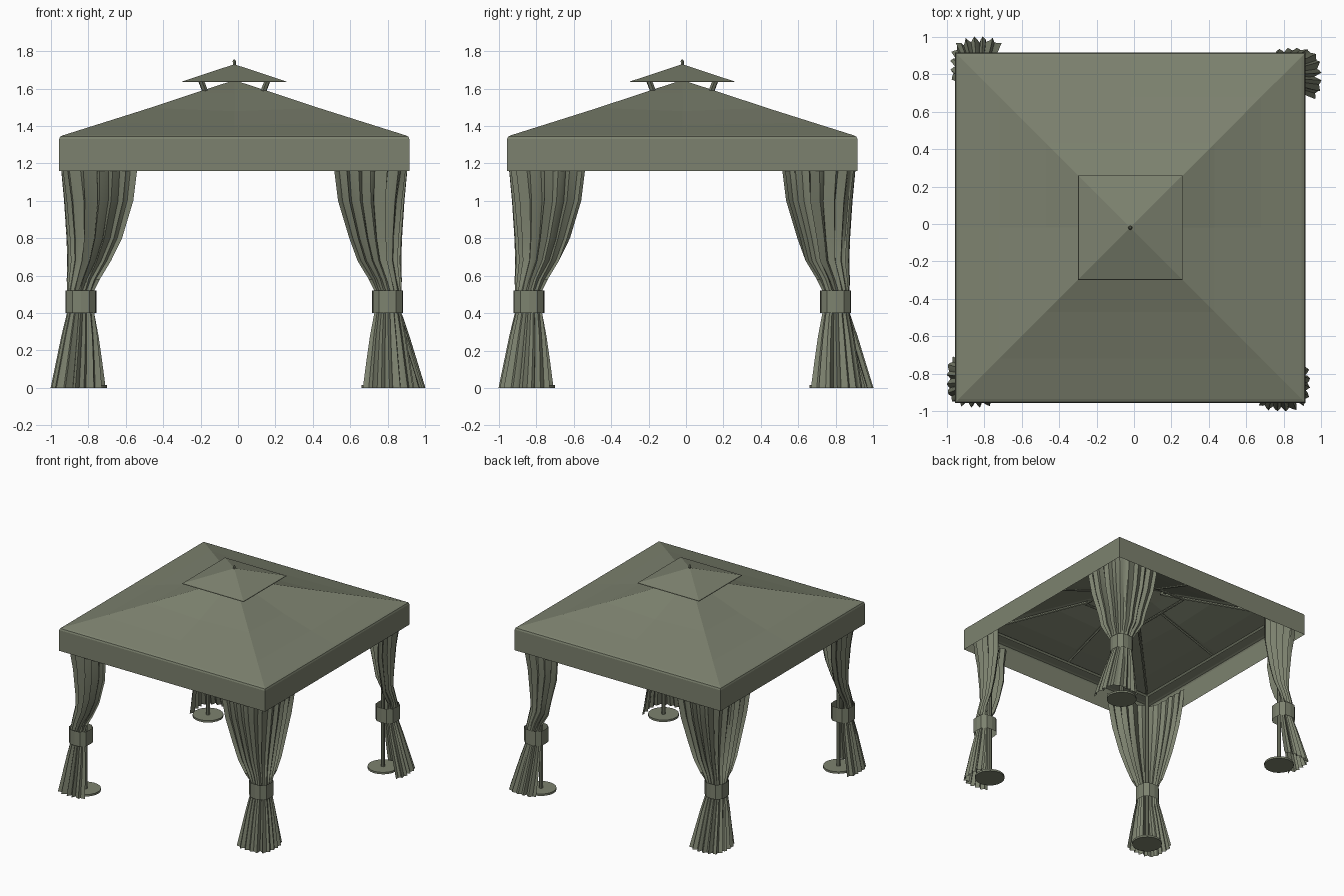
import bpy, bmesh, math, random
from mathutils import Vector, Matrix

if "Cube" in bpy.data.objects:
    bpy.data.objects.remove(bpy.data.objects["Cube"])

random.seed(4)
CENTRE = Matrix.Translation((-0.02, -0.02, 0))

fabric = bpy.data.materials.new("olive_fabric")
fabric.diffuse_color = (0.203, 0.222, 0.158, 1)
fabric.use_nodes = True
fabric.node_tree.nodes["Principled BSDF"].inputs["Base Color"].default_value = fabric.diffuse_color


def make(name, verts, faces, turn=0, smooth=None):
    me = bpy.data.meshes.new(name)
    me.from_pydata(verts, [], faces)
    me.materials.append(fabric)
    ob = bpy.data.objects.new(name, me)
    bpy.context.collection.objects.link(ob)
    ob.matrix_world = CENTRE @ Matrix.Rotation(turn * math.pi / 2, 4, 'Z')
    if smooth:
        bpy.ops.object.select_all(action='DESELECT')
        ob.select_set(True)
        bpy.context.view_layer.objects.active = ob
        bpy.ops.object.shade_smooth_by_angle(angle=math.radians(smooth))
    return ob


def loft(rings, closed=True):
    """Join equal-length rings of points with quads."""
    n = len(rings[0])
    verts = [p for r in rings for p in r]
    faces = [(i * n + j, i * n + (j + 1) % n, (i + 1) * n + (j + 1) % n, (i + 1) * n + j)
             for i in range(len(rings) - 1) for j in range(n if closed else n - 1)]
    return verts, faces


def rod(name, p, q, r, sides=8, r2=None, turn=0):
    p, q = Vector(p), Vector(q)
    d = q - p
    bm = bmesh.new()
    bmesh.ops.create_cone(bm, cap_ends=True, segments=sides, radius1=r,
                          radius2=r if r2 is None else r2, depth=d.length,
                          matrix=Matrix.Translation((p + q) / 2) @ d.to_track_quat('Z', 'Y').to_matrix().to_4x4())
    verts = [v.co[:] for v in bm.verts]
    faces = [[v.index for v in f.verts] for f in bm.faces]
    bm.free()
    return make(name, verts, faces, turn, 40)


def square(h, z, sag=0):
    """Square ring with eight points; side midpoints may sag."""
    return [(x * h, y * h, z - (sag if x * y == 0 else 0)) for x, y in
            ((-1, -1), (0, -1), (1, -1), (1, 0), (1, 1), (0, 1), (-1, 1), (-1, 0))]


def pyramid(name, levels, apex):
    verts, faces = loft([square(*lv) for lv in levels])
    k = len(verts)
    verts.append((0, 0, apex))
    faces += [(k - 8 + j, k - 8 + (j + 1) % 8, k) for j in range(8)]
    return make(name, verts, faces)


# Main canopy with hanging valance, and the small vent roof above it
pyramid("canopy", [(0.936, 1.16), (0.936, 1.33), (0.931, 1.343), (0.916, 1.35),
                   (0.7, 1.418, 0.012), (0.45, 1.497, 0.018), (0.2, 1.58, 0.008)], 1.645)
pyramid("vent_roof", [(0.28, 1.634), (0.278, 1.638)], 1.73)
rod("finial_stem", (0, 0, 1.715), (0, 0, 1.745), 0.008)
rod("finial_tip", (0, 0, 1.742), (0, 0, 1.755), 0.011, r2=0.004)

# Curtain levels: z, arc centre, arc radius, squareness, wrap, fold depth, flare
LEVELS = [(1.30, 0.50, 0.425, 7, 0.0, 0.011, 0), (1.16, 0.52, 0.405, 6, 0.0, 0.014, 0),
          (1.00, 0.54, 0.37, 5, 0.0, 0.017, 0), (0.80, 0.60, 0.297, 4, 0.0, 0.017, 0),
          (0.68, 0.68, 0.213, 3, 0.1, 0.014, 0), (0.58, 0.77, 0.126, 2.5, 0.4, 0.010, 0),
          (0.52, 0.815, 0.080, 2.4, 0.9, 0.005, 0), (0.40, 0.815, 0.080, 2.4, 0.9, 0.005, 0),
          (0.28, 0.82, 0.104, 2.6, 0.9, 0.008, 0.3), (0.14, 0.825, 0.128, 2.8, 0.85, 0.010, 0.65),
          (0.00, 0.83, 0.152, 3.0, 0.8, 0.012, 1)]
FOLDS, STEPS = 10, 4


def arc_point(c, r, n, t, z, da=0, db=0):
    u, v = math.cos(t), math.sin(t)
    k = r / (abs(u) ** n + abs(v) ** n) ** (1 / n)
    return (-(c + da + k * u), -(c + db + k * v), z)


def curtain(turn, reach, narrow):
    count = FOLDS * STEPS + 1
    depth = [random.uniform(0.4, 1.6) for _ in range(FOLDS + 1)]
    skew = [random.uniform(-0.4, 0.4) if 0 < j < count - 1 else 0 for j in range(count)]
    rings = []
    for z, c, r, n, wrap, amp, flare in LEVELS:
        ring = []
        tuck = narrow if z > 0.75 else 0
        for j in range(count):
            s = (j + skew[j]) / (count - 1)
            t = -wrap + s * (math.pi / 2 + 2 * wrap)
            fold = 1 - math.cos(2 * math.pi * j / STEPS)
            ring.append(arc_point(c + tuck, r - tuck - amp * depth[j // STEPS] * fold, n, t, z,
                                  flare * (reach - 0.98), -0.02 * flare))
        rings.append(ring)
    verts, faces = loft(rings, closed=False)
    make("curtain", verts, faces, turn, 35)


for turn, reach, narrow in ((0, 0.98, 0), (1, 0.98, 0.015), (2, 1.02, 0.03), (3, 1.02, 0.015)):
    curtain(turn, reach, narrow)

    # Tie band gathered around each curtain
    band = [[arc_point(0.82, 0.083, 3, 2 * math.pi * j / 12, z) for j in range(12)] for z in (0.40, 0.52)]
    make("tie_band", *loft(band), turn)

    # Post with round foot plate
    rod("post", (-0.795, -0.795, 0.01), (-0.795, -0.795, 1.33), 0.016, 8, turn=turn)
    rod("foot_plate", (-0.795, -0.795, 0), (-0.795, -0.795, 0.016), 0.115, 20, turn=turn)

    # Roof frame: eave beam, hip rafter, middle rafter, inner ring
    rod("eave_beam", (-0.81, -0.795, 1.325), (0.81, -0.795, 1.325), 0.014, 4, turn=turn)
    rod("hip_rafter", (-0.795, -0.795, 1.34), (-0.15, -0.15, 1.575), 0.011, 6, turn=turn)
    rod("middle_rafter", (0, -0.795, 1.335), (0, -0.27, 1.515), 0.009, 6, turn=turn)
    rod("inner_ring_beam", (-0.27, -0.27, 1.52), (0.27, -0.27, 1.52), 0.01, 6, turn=turn)

    # Strut holding the vent roof
    rod("vent_strut", (-0.15, -0.15, 1.57), (-0.185, -0.185, 1.662), 0.016, 6, turn=turn)
